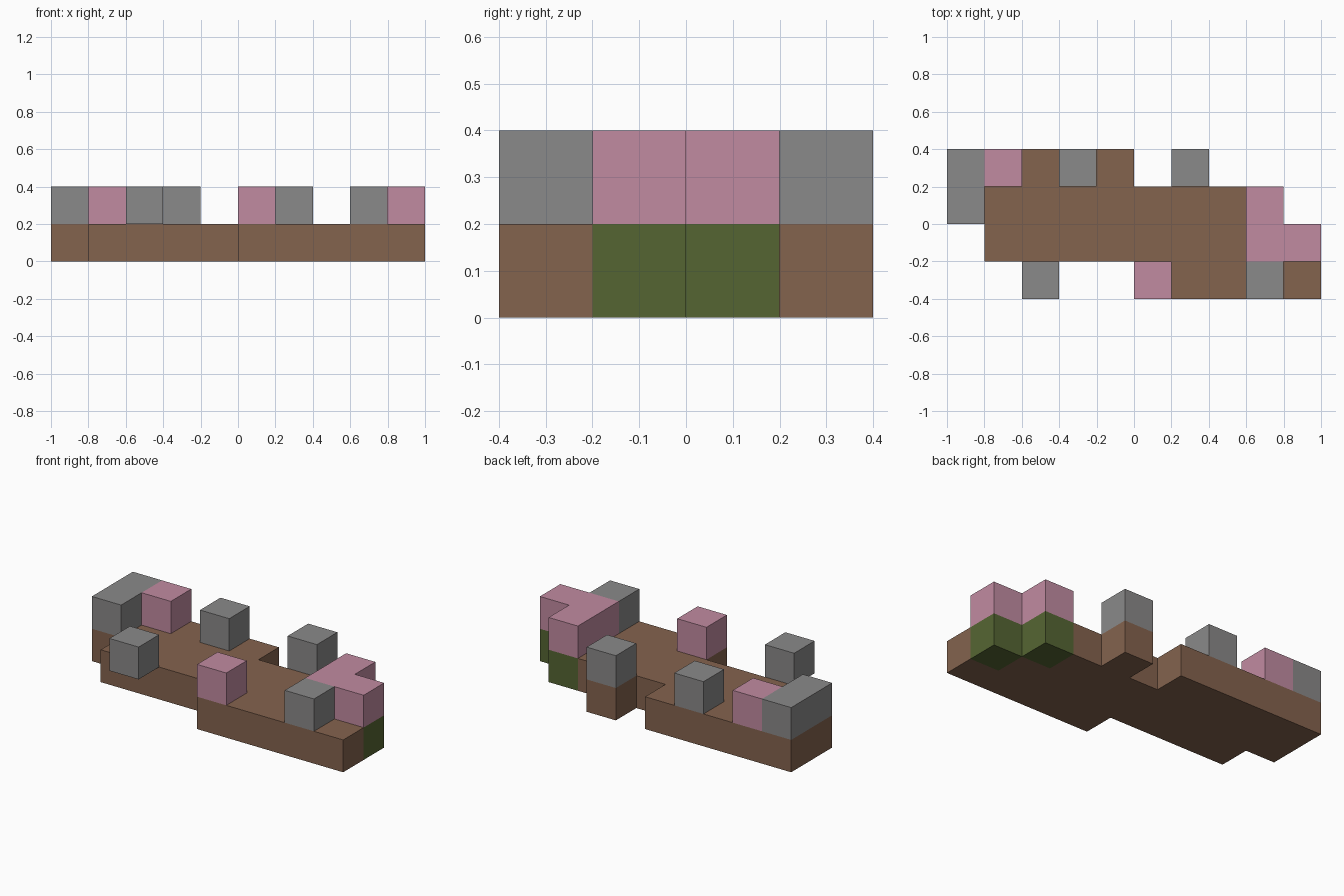
import bpy
import bmesh
from mathutils import Vector

CELL = 0.2

# Floor plans of the two layers, back row first, left to right along +x.
# B = earth, G = grass, S = stone, P = blossom, . = empty
LAYERS = [
    ["BBBBB.B...",
     "BBBBBBBBG.",
     ".BBBBBBBBG",
     ".....BBBBB"],
    ["SP.S..S...",
     "S.......P.",
     "........PP",
     "..S..P..S."],
]

PARTS = {
    "B": ("earth_base", "earth brown", (131, 99, 79)),
    "G": ("grass_blocks", "grass green", (86, 101, 54)),
    "S": ("stone_blocks", "stone grey", (137, 136, 136)),
    "P": ("blossom_blocks", "blossom pink", (192, 138, 160)),
}

AXES = [Vector((1, 0, 0)), Vector((0, 1, 0)), Vector((0, 0, 1))]


def make_material(name, rgb):
    color = [(c / 255) ** 2.2 for c in rgb] + [1]
    mat = bpy.data.materials.new(name)
    mat.use_nodes = True
    mat.diffuse_color = color
    mat.node_tree.nodes["Principled BSDF"].inputs["Base Color"].default_value = color
    return mat


def read_cells():
    """Map each filled grid cell to its part letter."""
    cells = {}
    for z, rows in enumerate(LAYERS):
        for r, row in enumerate(rows):
            for x, key in enumerate(row):
                if key != ".":
                    cells[(x, len(rows) - 1 - r, z)] = key
    return cells


def build_part(key, cells):
    """Outer skin of all blocks of one kind, with flat areas merged."""
    name, color_name, rgb = PARTS[key]
    bm = bmesh.new()
    offset = Vector((len(LAYERS[0][0]) / 2, len(LAYERS[0]) / 2, 0))
    for cell, kind in cells.items():
        if kind != key:
            continue
        center = Vector(cell) + Vector((.5, .5, .5)) - offset
        for i, axis in enumerate(AXES):
            u, v = AXES[(i + 1) % 3], AXES[(i + 2) % 3]
            for side in (1, -1):
                neighbour = tuple(int(c) for c in Vector(cell) + axis * side)
                if neighbour in cells:
                    continue
                corners = [(-1, -1), (1, -1), (1, 1), (-1, 1)][::side]
                bm.faces.new([
                    bm.verts.new((center + (axis * side + u * a + v * b) / 2) * CELL)
                    for a, b in corners])
    bmesh.ops.remove_doubles(bm, verts=bm.verts[:], dist=0.001)
    bmesh.ops.dissolve_limit(bm, angle_limit=0.01, verts=bm.verts[:], edges=bm.edges[:])
    mesh = bpy.data.meshes.new(name)
    bm.to_mesh(mesh)
    bm.free()
    mesh.materials.append(make_material(color_name, rgb))
    bpy.context.collection.objects.link(bpy.data.objects.new(name, mesh))


# Remove the default cube
cube = bpy.data.objects.get("Cube")
if cube:
    bpy.data.objects.remove(cube, do_unlink=True)

# Earth base, grass, stone and blossom blocks
grid = read_cells()
for part in PARTS:
    build_part(part, grid)
